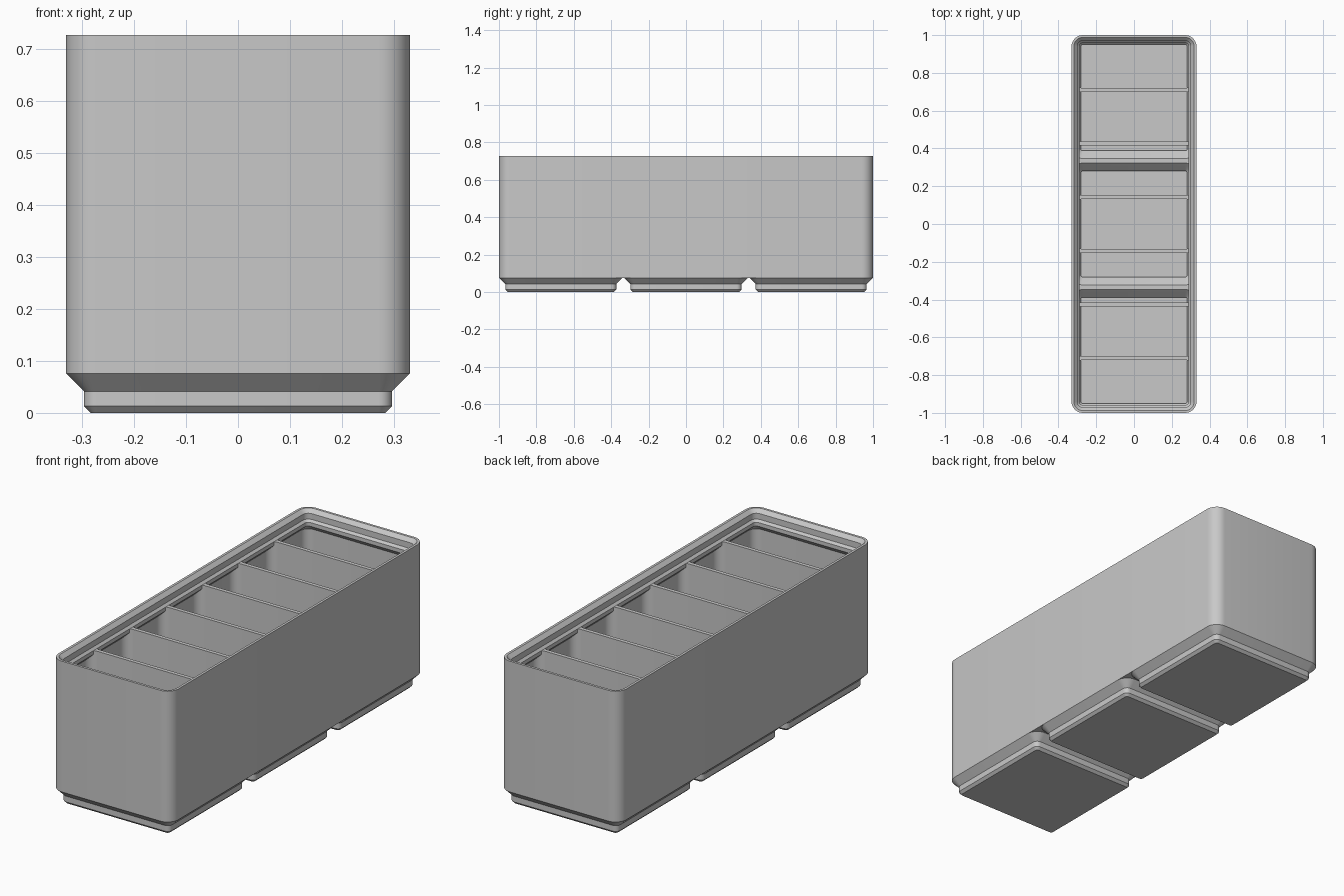
import bpy, bmesh, math

if "Cube" in bpy.data.objects:
    bpy.data.objects.remove(bpy.data.objects["Cube"])

HX, HY, R = 0.3307, 1.0, 0.0598      # outer half sizes and corner radius
WALL, PITCH = 0.0151, 0.6693         # wall thickness, spacing of the feet
FOOT_TOP, RIM, LIP = 0.0757, 0.727, 0.669

grey = bpy.data.materials.new("light grey plastic")
grey.use_nodes = True
grey.diffuse_color = (0.58, 0.58, 0.58, 1)
grey.node_tree.nodes["Principled BSDF"].inputs["Base Color"].default_value = (0.58, 0.58, 0.58, 1)


def rounded(hx, y0, y1, r, z, steps=8):
    """Rounded rectangle loop at height z."""
    pts = []
    corners = [(hx - r, y1 - r), (r - hx, y1 - r), (r - hx, y0 + r), (hx - r, y0 + r)]
    for q, (cx, cy) in enumerate(corners):
        for i in range(steps + 1):
            a = math.pi / 2 * (q + i / steps)
            pts.append((cx + r * math.cos(a), cy + r * math.sin(a), z))
    return pts


def loft(name, loops):
    """Closed solid through loops that share a point count."""
    bm = bmesh.new()
    rings = [[bm.verts.new(p) for p in loop] for loop in loops]
    n = len(rings[0])
    for a, b in zip(rings, rings[1:]):
        for i in range(n):
            j = (i + 1) % n
            bm.faces.new((a[i], a[j], b[j], b[i]))
    bm.faces.new(rings[0][::-1])
    bm.faces.new(rings[-1])
    bmesh.ops.recalc_face_normals(bm, faces=bm.faces)
    mesh = bpy.data.meshes.new(name)
    bm.to_mesh(mesh)
    bm.free()
    obj = bpy.data.objects.new(name, mesh)
    bpy.context.collection.objects.link(obj)
    mesh.materials.append(grey)
    return obj


def activate(obj):
    bpy.ops.object.select_all(action="DESELECT")
    obj.select_set(True)
    bpy.context.view_layer.objects.active = obj


def cut(obj, cutter):
    activate(obj)
    mod = obj.modifiers.new("cut", "BOOLEAN")
    mod.operation, mod.solver, mod.object = "DIFFERENCE", "EXACT", cutter
    bpy.ops.object.modifier_apply(modifier=mod.name)


def finish(obj):
    activate(obj)
    bpy.ops.object.shade_smooth_by_angle(angle=math.radians(30))


# Outer box
box = loft("bin_body", [rounded(HX, -HY, HY, R, z) for z in (FOOT_TOP, RIM)])

# Main cavity, with the stacking lip stepping in near the rim
lip_profile = [(WALL, 0.09), (WALL, 0.624), (0.0414, 0.65), (0.0414, LIP),
               (0.0303, 0.68), (0.0303, 0.709), (0.0023, 0.737)]
cavity = loft("cavity_cutter", [rounded(HX - d, d - HY, HY - d, R - d, z)
                                for d, z in lip_profile])
cutters = [cavity]
cut(box, cavity)

# Three hollow feet with stepped sides
foot_profile = [(0.2837, 0.0128, 0), (0.2964, 0.0255, 0.0128),
                (0.2964, 0.0255, 0.0415), (HX, R, FOOT_TOP)]
hollow_profile = [(0.281, 0.0105, 0.019), (0.281, 0.0105, 0.0475),
                  (0.3152, 0.0446, 0.082), (0.323, 0.0446, 0.0895), (0.323, 0.0446, 0.092)]
limit = HY - WALL - 0.0003
for label, cy in (("front", -PITCH), ("middle", 0), ("back", PITCH)):
    foot = loft(label + "_foot", [rounded(h, cy - h, cy + h, r, z) for h, r, z in foot_profile])
    hollow = loft("hollow_cutter", [
        rounded(min(h, 0.3152), max(cy - h, -limit), min(cy + h, limit), r, z)
        for h, r, z in hollow_profile])
    cutters.append(hollow)
    cut(foot, hollow)
    cut(box, hollow)
    finish(foot)
finish(box)
for c in cutters:
    bpy.data.objects.remove(c)

# Six dividers: upper plates flare into the side walls, lower plates fill the feet
T, FILLET, INNER = 0.0096, 0.0446, HX - WALL
arc = [(INNER - FILLET + FILLET * math.sin(a), T + FILLET * (1 - math.cos(a)))
       for a in (math.pi / 2 * i / 8 for i in range(9))]
arc.append((INNER + 0.004, T + FILLET))
quarter = arc[::-1]
outline = (quarter + [(-x, y) for x, y in arc]
           + [(-x, -y) for x, y in quarter] + [(x, -y) for x, y in arc])
spacing = (2 * (HY - WALL) + 2 * T) / 7
for i in range(6):
    cy = (i - 2.5) * spacing
    upper = loft(f"divider_{i + 1}", [[(x, y + cy, z) for x, y in outline] for z in (0.075, LIP)])
    lower = loft(f"divider_base_{i + 1}", [
        [(h, cy - T, z), (h, cy + T, z), (-h, cy + T, z), (-h, cy - T, z)]
        for h, z in ((0.283, 0.015), (0.284, 0.0475), (0.318, 0.081))])
    finish(upper)
    finish(lower)
